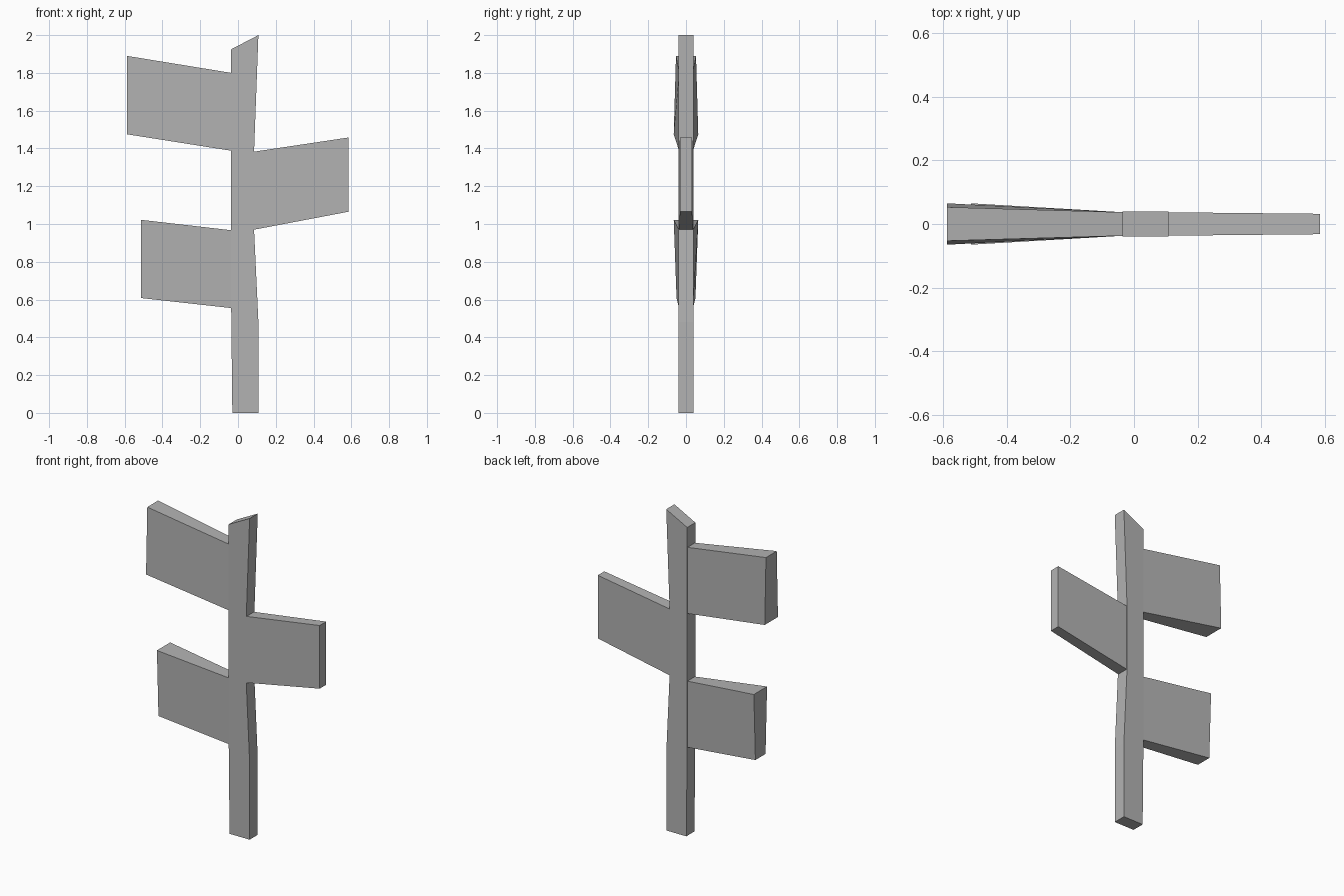
import bpy

if "Cube" in bpy.data.objects:
    bpy.data.objects.remove(bpy.data.objects["Cube"])

grey = bpy.data.materials.new("plain grey")
grey.diffuse_color = (0.45, 0.45, 0.45, 1)
grey.use_nodes = True
grey.node_tree.nodes["Principled BSDF"].inputs["Base Color"].default_value = grey.diffuse_color


def slab(name, outline, open_edge=None):
    """Slab from an x, z, half-depth outline, counter-clockwise from the front."""
    n = len(outline)
    verts = [(x, -d, z) for x, z, d in outline] + [(x, d, z) for x, z, d in outline]
    faces = [tuple(range(n)), tuple(range(2 * n - 1, n - 1, -1))]
    for i in range(n):
        j = (i + 1) % n
        if i != open_edge:
            faces.append((i, i + n, j + n, j))
    mesh = bpy.data.meshes.new(name)
    mesh.from_pydata(verts, [], faces)
    mesh.materials.append(grey)
    obj = bpy.data.objects.new(name, mesh)
    bpy.context.collection.objects.link(obj)
    return obj


# Upright post with a slanted top and a slightly narrowed waist
post = [(-0.03, 0), (0.108, 0), (0.108, 0.48), (0.085, 0.97), (0.085, 1.383),
        (0.108, 2.0), (-0.036, 1.925), (-0.036, 0.555)]
slab("post", [(x, z, 0.04) for x, z in post])

# Boards, each open where it meets the post
slab("upper_left_board", [(-0.036, 1.388, 0.037), (-0.036, 1.8, 0.037),
                          (-0.588, 1.89, 0.053), (-0.588, 1.475, 0.065)][::-1], 2)
slab("lower_left_board", [(-0.036, 0.555, 0.037), (-0.036, 0.967, 0.037),
                          (-0.513, 1.022, 0.065), (-0.513, 0.608, 0.05)][::-1], 2)
slab("right_board", [(0.085, 0.97, 0.037), (0.585, 1.065, 0.032),
                     (0.585, 1.458, 0.032), (0.085, 1.383, 0.037)], 3)
